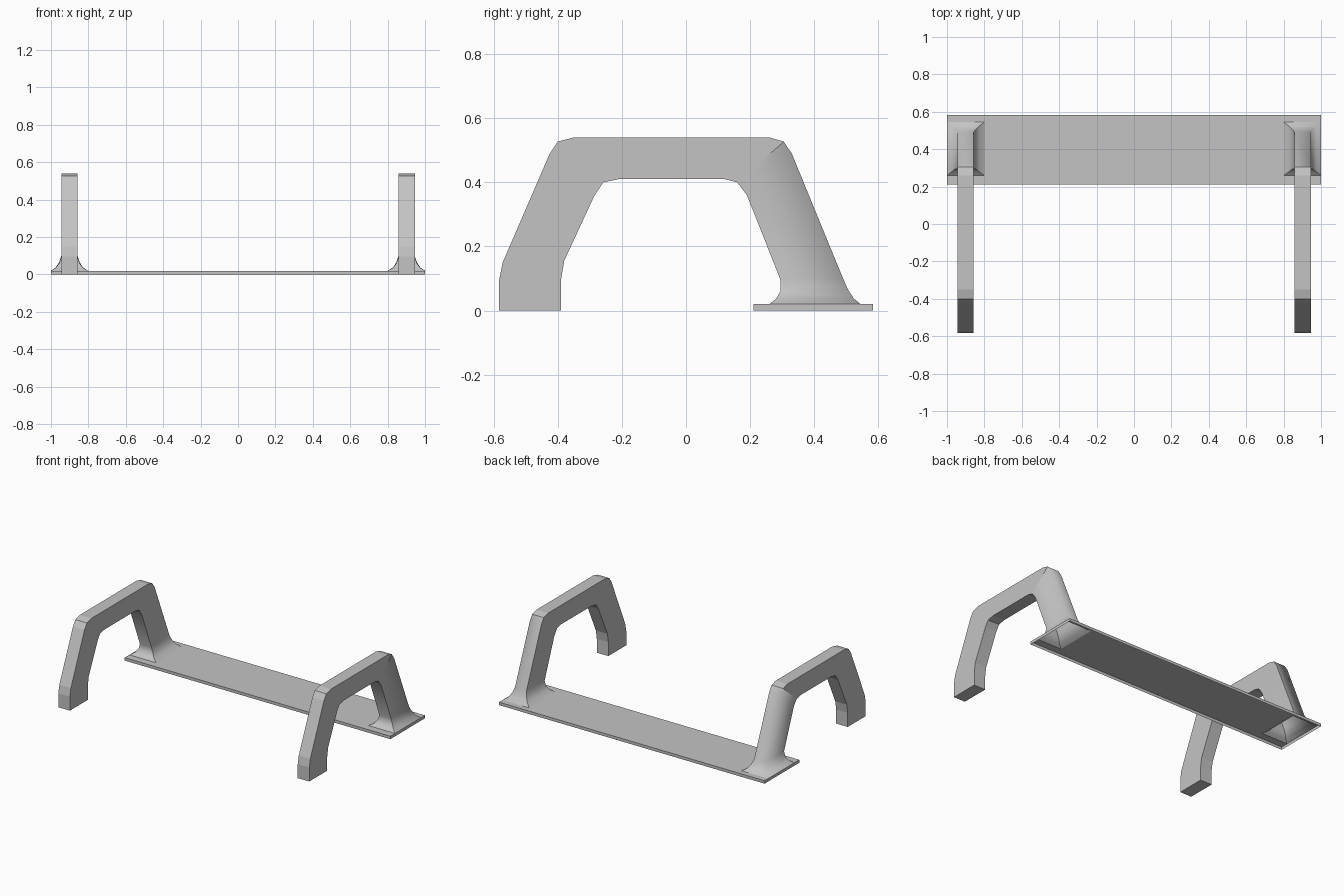
import bpy
import bmesh
import math

cube = bpy.data.objects.get("Cube")
if cube:
    bpy.data.objects.remove(cube, do_unlink=True)

grey = bpy.data.materials.new("plain grey")
grey.use_nodes = True
GREY = (0.55, 0.55, 0.55, 1)
grey.diffuse_color = GREY
grey.node_tree.nodes["Principled BSDF"].inputs["Base Color"].default_value = GREY


def finish(bm, name):
    mesh = bpy.data.meshes.new(name)
    bm.to_mesh(mesh)
    bm.free()
    mesh.materials.append(grey)
    obj = bpy.data.objects.new(name, mesh)
    bpy.context.collection.objects.link(obj)
    return obj


# Arch stations: underside y, z, topside y, z, inner x, outer x
INNER, OUTER = 0.858, 0.945
ARCH = [(-0.39, 0, -0.583, 0),
        (-0.39, 0.095, -0.583, 0.095),
        (-0.38, 0.155, -0.572, 0.15),
        (-0.285, 0.36, -0.425, 0.49),
        (-0.258, 0.40, -0.40, 0.527),
        (-0.21, 0.41, -0.35, 0.54),
        (0.12, 0.41, 0.26, 0.54),
        (0.16, 0.40, 0.305, 0.527),
        (0.19, 0.36, 0.33, 0.49),
        (0.295, 0.095, 0.49, 0.10)]
STATIONS = [s + (INNER, OUTER) for s in ARCH]
# Flared root that spreads onto the plate
STATIONS += [(0.295, 0.06, 0.505, 0.066, 0.847, 0.956),
             (0.28, 0.036, 0.523, 0.038, 0.829, 0.974),
             (0.26, 0.02, 0.545, 0.02, 0.80, 1.0)]
LEG_START = 7


def make_arch(name, side):
    bm = bmesh.new()
    rings = []
    for uy, uz, ty, tz, xi, xo in STATIONS:
        corners = [(xi, uy, uz), (xo, uy, uz), (xo, ty, tz), (xi, ty, tz)]
        rings.append([bm.verts.new((side * x, y, z)) for x, y, z in corners])
    bm.faces.new(rings[0])
    for i, (a, b) in enumerate(zip(rings, rings[1:])):
        for k in range(4):
            n = (k + 1) % 4
            face = bm.faces.new((a[k], a[n], b[n], b[k]))
            face.smooth = i >= LEG_START
    bmesh.ops.recalc_face_normals(bm, faces=bm.faces)
    # Soft outer rear corner on the leg, crisp edges elsewhere
    soft = {frozenset((a[2], b[2])) for a, b in
            zip(rings[LEG_START:], rings[LEG_START + 1:])}
    for e in bm.edges:
        sharp = e.calc_face_angle(0) > math.radians(40)
        e.smooth = not sharp or frozenset(e.verts) in soft
    return finish(bm, name)


make_arch("left_arch", 1)
make_arch("right_arch", -1)

# Thin plate, hollow underneath and open beneath the flared roots
XS = (-1, -0.8, 0.8, 1)
YS = (0.21, 0.26, 0.545, 0.583)
TOP = 0.02
bm = bmesh.new()
grid = [[bm.verts.new((x, y, TOP)) for y in YS] for x in XS]
for i in range(3):
    for j in range(3):
        if j == 1 and i != 1:
            continue
        bm.faces.new((grid[i][j], grid[i + 1][j],
                      grid[i + 1][j + 1], grid[i][j + 1]))
# Rim walls around the plate
rim = [(XS[0], YS[0]), (XS[3], YS[0]), (XS[3], YS[3]), (XS[0], YS[3])]
for p, q in zip(rim, rim[1:] + rim[:1]):
    bm.faces.new([bm.verts.new((x, y, z)) for (x, y), z in
                  ((p, 0), (q, 0), (q, TOP), (p, TOP))])
bmesh.ops.remove_doubles(bm, verts=bm.verts, dist=0.0001)
finish(bm, "base_plate")
